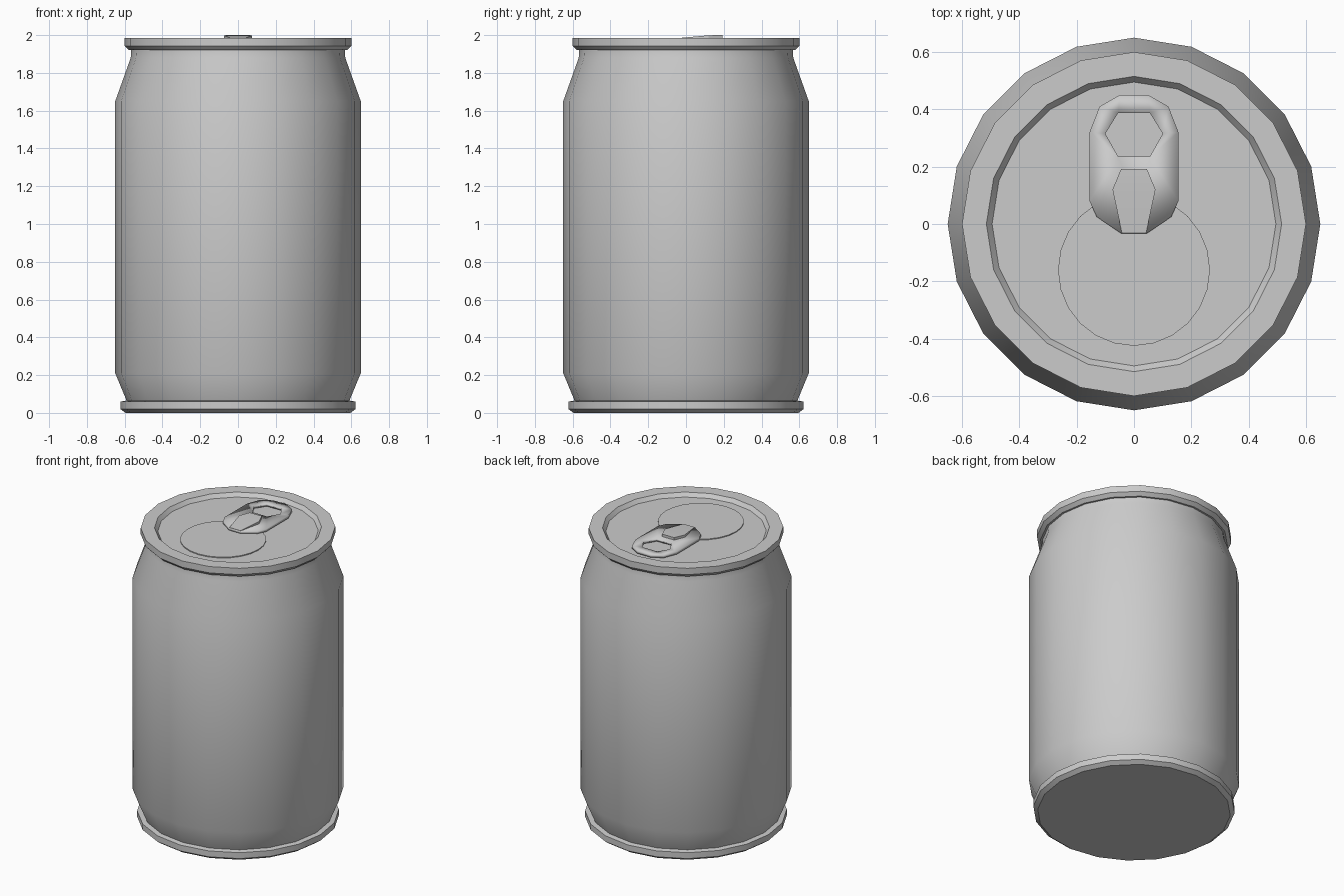
import bpy, bmesh, math

if "Cube" in bpy.data.objects:
    bpy.data.objects.remove(bpy.data.objects["Cube"])

SIDES = 20


def finish(name, bm, angle=30):
    bmesh.ops.recalc_face_normals(bm, faces=bm.faces)
    me = bpy.data.meshes.new(name)
    bm.to_mesh(me)
    bm.free()
    ob = bpy.data.objects.new(name, me)
    bpy.context.collection.objects.link(ob)
    bpy.ops.object.select_all(action='DESELECT')
    ob.select_set(True)
    bpy.context.view_layer.objects.active = ob
    bpy.ops.object.shade_smooth_by_angle(angle=math.radians(angle))
    return ob


def lathe(name, profile, cap_first=False, cap_last=False, sides=SIDES, y=0):
    """Revolve (radius, z) points around a vertical axis at (0, y)."""
    bm = bmesh.new()
    turn = 2 * math.pi / sides
    rings = [[bm.verts.new((r * math.cos(i * turn), y + r * math.sin(i * turn), z))
              for i in range(sides)] for r, z in profile]
    for a, b in zip(rings, rings[1:]):
        for i in range(sides):
            j = (i + 1) % sides
            bm.faces.new((a[i], a[j], b[j], b[i]))
    if cap_first:
        bm.faces.new(rings[0][::-1])
    if cap_last:
        bm.faces.new(rings[-1])
    return finish(name, bm)


def mirrored(half):
    """Close a right-hand half outline by mirroring it across x = 0."""
    return half + [(-x, y) for x, y in reversed(half)]


# Can wall with tapered base and neck
lathe("can_body", [(0.59, 0.065), (0.65, 0.21), (0.65, 1.65),
                   (0.568, 1.88), (0.565, 1.925)])

# Base rim and flat underside
lathe("base", [(0.595, 0.0), (0.622, 0.02), (0.622, 0.06), (0.59, 0.065)],
      cap_first=True)

# Lid with rolled rim and recessed panel
lathe("lid", [(0.565, 1.92), (0.578, 1.92), (0.60, 1.942), (0.60, 1.985),
              (0.515, 1.985), (0.495, 1.96)], cap_last=True)

# Slightly raised mouth panel
lathe("mouth_panel", [(0.265, 1.958), (0.265, 1.966)], cap_last=True, sides=24, y=-0.16)

# Pull tab ring with finger hole and tongue slot
outline = mirrored([(0.045, -0.033), (0.13, 0.025), (0.155, 0.08),
                    (0.155, 0.32), (0.12, 0.41), (0.05, 0.45)])
finger_hole = mirrored([(0.055, 0.235), (0.1, 0.315), (0.055, 0.388)])
bm = bmesh.new()
for loop in (outline, finger_hole):
    vs = [bm.verts.new((x, y, 1.974)) for x, y in loop]
    for a, b in zip(vs, vs[1:] + vs[:1]):
        bm.edges.new((a, b))
bmesh.ops.triangle_fill(bm, edges=bm.edges[:], use_beauty=True, use_dissolve=False)
tab = finish("pull_tab", bm)
mod = tab.modifiers.new("thickness", 'SOLIDIFY')
mod.thickness = 0.018
mod.offset = 0

# Tongue rising out of the tab
bm = bmesh.new()
rows = [(0.042, -0.032, 1.985), (0.075, 0.12, 1.999), (0.045, 0.192, 2.0)]
top = [[bm.verts.new((s * x, y, z)) for s in (-1, 1)] for x, y, z in rows]
for a, b in zip(top, top[1:]):
    bm.faces.new((a[0], a[1], b[1], b[0]))
walls = bmesh.ops.extrude_edge_only(bm, edges=[e for e in bm.edges if e.is_boundary])
for v in walls["geom"]:
    if isinstance(v, bmesh.types.BMVert):
        v.co.z = 1.975
finish("tab_tongue", bm)
